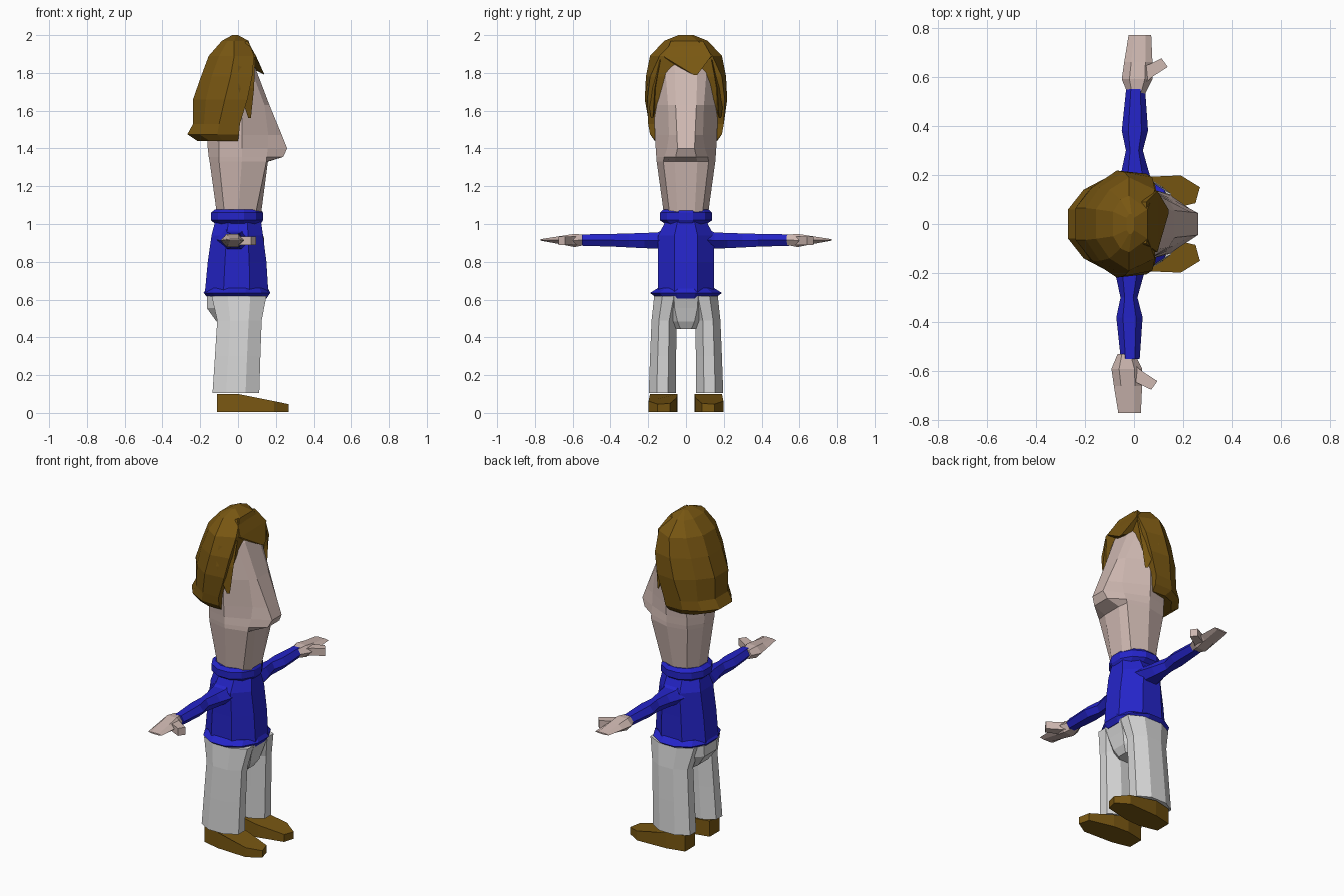
import bpy, bmesh, math


def material(name, rgb):
    m = bpy.data.materials.new(name)
    m.diffuse_color = (*rgb, 1)
    return m


SKIN = material("skin", (0.62, 0.48, 0.44))
BROWN = material("brown", (0.19, 0.095, 0.006))
BLUE = material("blue", (0.018, 0.018, 0.58))
GREY = material("light_grey", (0.68, 0.68, 0.68))


def loft(name, rings, mat):
    """Skin a stack of equal-length 3D rings and cap both ends."""
    bm = bmesh.new()
    vs = [[bm.verts.new(p) for p in r] for r in rings]
    n = len(vs[0])
    for a, b in zip(vs, vs[1:]):
        for i in range(n):
            j = (i + 1) % n
            bm.faces.new((a[i], a[j], b[j], b[i]))
    bm.faces.new(vs[0])
    bm.faces.new(vs[-1])
    bmesh.ops.recalc_face_normals(bm, faces=bm.faces)
    me = bpy.data.meshes.new(name)
    bm.to_mesh(me)
    bm.free()
    me.materials.append(mat)
    ob = bpy.data.objects.new(name, me)
    bpy.context.collection.objects.link(ob)
    return ob


def sym(z, *half):
    """Ring at height z from its +y half, listed front to back."""
    return [(x, y, z) for x, y in half] + [(x, -y, z) for x, y in reversed(half)]


def oval(z, x0, x1, y0, y1, n=8):
    """Flat-sided oval ring that fills the given box."""
    k = 1 / math.cos(math.pi / n)
    return [((x0 + x1) / 2 + k * (x1 - x0) / 2 * math.cos((i + .5) * math.tau / n),
             (y0 + y1) / 2 + k * (y1 - y0) / 2 * math.sin((i + .5) * math.tau / n), z)
            for i in range(n)]


# Head with long wedge nose
loft("head", [
    sym(1.04, (.12, .045), (.09, .085), (0, .115), (-.07, .09), (-.11, .04)),
    sym(1.33, (.158, .06), (.15, .12), (.02, .155), (-.10, .13), (-.15, .05)),
    sym(1.355, (.238, .055), (.152, .115), (.02, .157), (-.10, .133), (-.155, .05)),
    sym(1.40, (.26, .045), (.157, .10), (.02, .16), (-.10, .135), (-.16, .05)),
    sym(1.47, (.232, .048), (.16, .09), (.02, .165), (-.10, .14), (-.165, .05)),
    sym(1.63, (.166, .055), (.14, .095), (.02, .167), (-.10, .14), (-.165, .05)),
    sym(1.83, (.09, .06), (.065, .11), (.01, .155), (-.08, .13), (-.13, .05)),
    sym(1.93, (.03, .05), (.01, .08), (-.01, .09), (-.04, .08), (-.06, .04)),
], SKIN)

# Hair cap with flared lower rim
loft("hair", [
    sym(1.44, (0, .16), (-.08, .165), (-.15, .14), (-.215, .06)),
    sym(1.475, (.005, .19), (-.11, .19), (-.205, .14), (-.268, .06)),
    sym(1.53, (.01, .20), (-.10, .195), (-.18, .145), (-.238, .06)),
    sym(1.66, (.05, .205), (-.07, .218), (-.17, .15), (-.238, .065)),
    sym(1.78, (.075, .19), (-.04, .212), (-.14, .15), (-.196, .065)),
    sym(1.89, (.085, .14), (-.02, .19), (-.10, .14), (-.155, .06)),
    sym(1.97, (.055, .06), (-.02, .115), (-.055, .10), (-.085, .05)),
    sym(2.0, (.0, .025), (-.01, .04), (-.02, .04), (-.03, .025)),
], BROWN)

# Fringe tuft, slightly off centre
loft("fringe", [
    [(.05, -.08, 1.97), (.05, .09, 1.97), (0, .09, 1.95), (0, -.08, 1.95)],
    [(.095, -.115, 1.885), (.095, .135, 1.89), (.03, .135, 1.87), (.03, -.115, 1.87)],
    [(.14, .04, 1.79), (.14, .06, 1.79), (.10, .06, 1.81), (.10, .04, 1.81)],
], BROWN)

# Pointed side locks
for s, side in ((1, "left"), (-1, "right")):
    loft(side + "_lock", [
        [(.09, s * .135, 1.87), (.0, s * .18, 1.87), (.0, s * .12, 1.87)],
        [(.085, s * .165, 1.72), (.0, s * .21, 1.72), (.0, s * .15, 1.72)],
        [(.068, s * .175, 1.56), (.055, s * .185, 1.56), (.055, s * .17, 1.57)],
    ], BROWN)

# Jumper: torso, rolled hem and rolled collar
loft("torso", [
    oval(.64, -.175, .16, -.148, .148), oval(.8, -.16, .15, -.147, .147),
    oval(.94, -.14, .132, -.147, .147), oval(1.01, -.122, .122, -.11, .11)], BLUE)
loft("hem", [
    oval(.605, -.155, .15, -.15, .15, 12), oval(.635, -.182, .17, -.19, .19, 12),
    oval(.66, -.168, .158, -.15, .15, 12)], BLUE)
loft("collar", [
    oval(1.0, -.12, .12, -.11, .11, 12), oval(1.02, -.143, .132, -.138, .138, 12),
    oval(1.06, -.143, .132, -.138, .138, 12), oval(1.078, -.12, .12, -.12, .12, 12)], BLUE)


def across(y, x0, x1, z0, z1):
    """Six-sided ring across the arm at distance y."""
    m, q = (z0 + z1) / 2, (x1 - x0) / 4
    return [(x1, y, m), (x1 - q, y, z1), (x0 + q, y, z1),
            (x0, y, m), (x0 + q, y, z0), (x1 - q, y, z0)]


def arm_side(rings, s, dx):
    return [[(x + dx, s * y, z) for x, y, z in r] for r in rings]


ARM = [across(.10, -.09, .09, .85, .985), across(.15, -.075, .08, .87, .955),
       across(.22, -.05, .058, .872, .953), across(.30, -.033, .036, .876, .95),
       across(.38, -.05, .057, .88, .948), across(.55, -.032, .045, .885, .945)]
HAND = [across(.53, -.025, .045, .89, .942), across(.59, -.05, .075, .878, .948),
        across(.66, -.04, .075, .892, .937), across(.77, -.022, .07, .912, .92)]
THUMB = [[(x, y, z) for x, y in ((.04, .57), (.075, .60), (.137, .64), (.112, .675), (.04, .64))]
         for z in (.89, .935)]

for s, side, da, dh in ((1, "left", 0, 0), (-1, "right", -.022, -.042)):
    # Arm and hand
    loft(side + "_sleeve", arm_side(ARM, s, da), BLUE)
    loft(side + "_hand", arm_side(HAND, s, dh), SKIN)
    loft(side + "_thumb", arm_side(THUMB, s, dh), SKIN)
    # Trouser leg
    leg = [oval(.105, -.135, .112, .053, .197), oval(.3, -.122, .118, .052, .19),
           oval(.49, -.11, .125, .05, .182), oval(.62, -.14, .15, .02, .168)]
    loft(side + "_leg", [[(x, s * y, z) for x, y, z in r] for r in leg], GREY)
    # Shoe: low toe, raised heel
    sole = ((-.11, .07), (-.11, .165), (0, .19), (.19, .198), (.268, .15), (.25, .085),
            (.1, .05), (0, .045))
    loft(side + "_shoe", [[(x, s * y, .005) for x, y in sole],
                          [(x, s * y, .1 - max(0, x) * .2) for x, y in sole]], BROWN)

# Trouser seat joining the legs
loft("trouser_seat", [
    oval(.445, -.06, .085, -.07, .07), oval(.485, -.115, .11, -.11, .11),
    oval(.555, -.165, .13, -.145, .145), oval(.62, -.165, .152, -.155, .155)], GREY)
